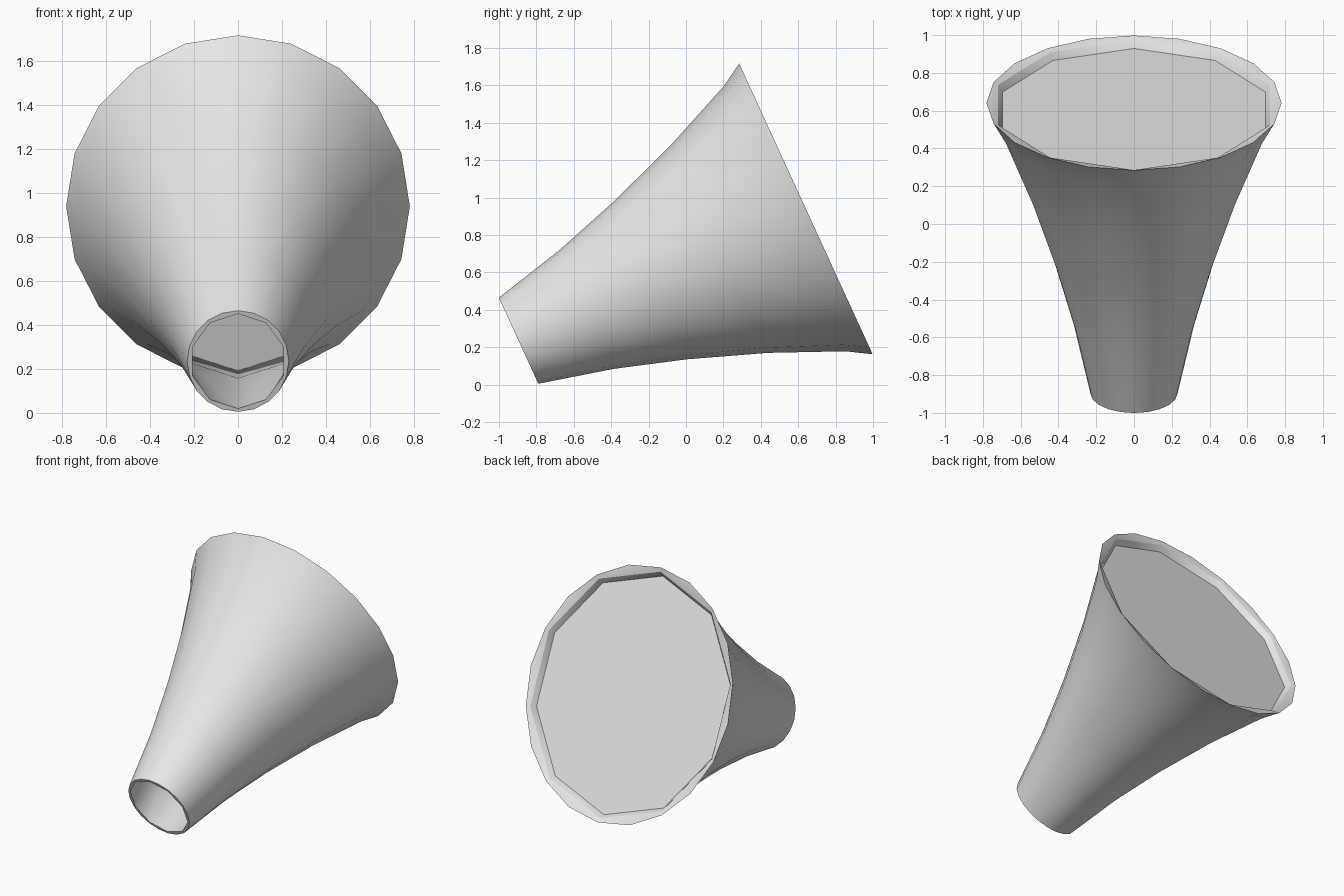
import bpy, bmesh, math
from mathutils import Vector

if "Cube" in bpy.data.objects:
    bpy.data.objects.remove(bpy.data.objects["Cube"])

# Tilted horn frame: centre of the narrow mouth, long axis and cross direction
START = Vector((0, -0.895, 0.235))
AXIS = Vector((0, 0.909, 0.417))
UP = Vector((0, -0.417, 0.909))
SIDE = Vector((0.914, 0, 0))  # slightly squashed sideways

grey = bpy.data.materials.new("light_grey")
grey.diffuse_color = (0.8, 0.8, 0.8, 1)
grey.use_nodes = True
grey.node_tree.nodes["Principled BSDF"].inputs["Base Color"].default_value = grey.diffuse_color


def ring(bm, t, r, n):
    """Ring of n points at distance t along the axis."""
    return [bm.verts.new(START + AXIS * t
                         + UP * (r * math.cos(2 * math.pi * i / n))
                         + SIDE * (r * math.sin(2 * math.pi * i / n)))
            for i in range(n)]


def wall(bm, a, b):
    """Quads between two rings of equal count."""
    n = len(a)
    for i in range(n):
        j = (i + 1) % n
        bm.faces.new((a[i], a[j], b[j], b[i]))


def rim(bm, outer, inner):
    """Join a fine ring to one with half as many points."""
    n, m = len(outer), len(inner)
    for i in range(m):
        a, b, c = outer[2 * i], outer[2 * i + 1], outer[(2 * i + 2) % n]
        p, q = inner[i], inner[(i + 1) % m]
        bm.faces.new((a, b, p))
        bm.faces.new((b, q, p))
        bm.faces.new((b, c, q))


def finish(name, bm):
    me = bpy.data.meshes.new(name)
    bm.to_mesh(me)
    bm.free()
    me.materials.append(grey)
    ob = bpy.data.objects.new(name, me)
    bpy.context.collection.objects.link(ob)
    bpy.ops.object.select_all(action='DESELECT')
    ob.select_set(True)
    bpy.context.view_layer.objects.active = ob
    bpy.ops.object.shade_smooth_by_angle(angle=math.radians(40))
    return ob


# Flared shell: 20-sided outside, 10-sided lining, rims at both ends
bm = bmesh.new()
outside = [ring(bm, t, r, 20) for t, r in (
    (0, 0.253), (0.4, 0.349), (0.775, 0.465),
    (1.185, 0.615), (1.565, 0.78), (1.69, 0.855))]
lining = [ring(bm, t, r, 10) for t, r in (
    (0, 0.237), (0.775, 0.44), (1.64, 0.80), (1.678, 0.827))]
for rings in (outside, lining):
    for a, b in zip(rings, rings[1:]):
        wall(bm, a, b)
rim(bm, outside[0], lining[0])
rim(bm, outside[-1], lining[-1])
bmesh.ops.recalc_face_normals(bm, faces=bm.faces)
finish("horn_shell", bm)

# Flat disc closing the wide mouth, just inside the lip
bm = bmesh.new()
face = bm.faces.new(ring(bm, 1.64, 0.80, 10))
face.normal_update()
if face.normal.dot(AXIS) < 0:
    face.normal_flip()
finish("mouth_disc", bm)
